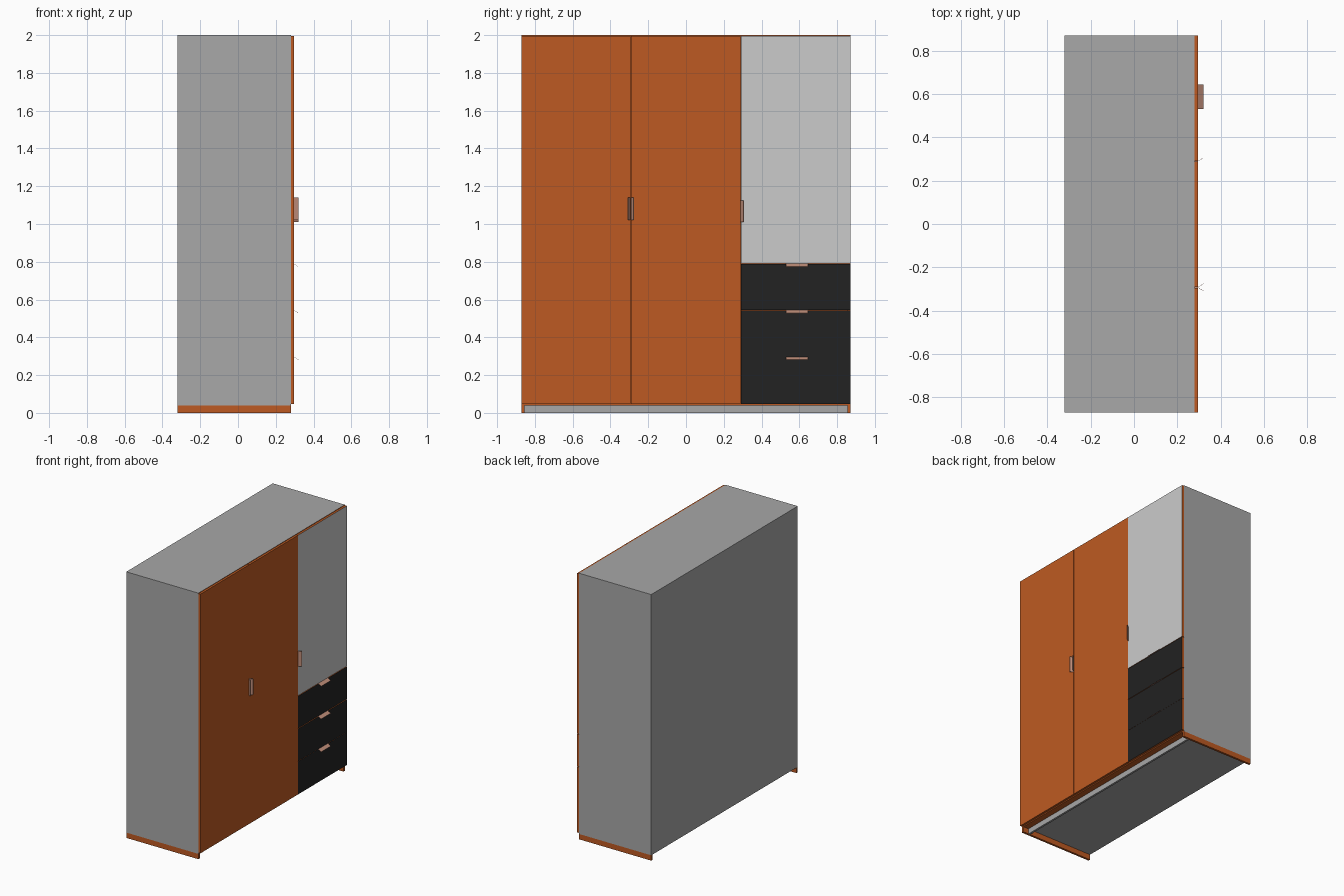
import bpy, bmesh
from mathutils import Vector

if "Cube" in bpy.data.objects:
    bpy.data.objects.remove(bpy.data.objects["Cube"])


def material(name, rgb):
    """Flat colour given as 0-255 screen values, stored as linear."""
    m = bpy.data.materials.new(name)
    m.diffuse_color = [((c / 255 + 0.055) / 1.055) ** 2.4 for c in rgb] + [1]
    m.use_nodes = True
    m.node_tree.nodes["Principled BSDF"].inputs["Base Color"].default_value = m.diffuse_color
    return m


ORANGE = material("orange wood", (190, 90, 34))
GREY = material("grey board", (168, 168, 168))
WHITE = material("off white", (203, 203, 203))
BLACK = material("black", (34, 34, 34))
COPPER = material("copper", (192, 142, 122))

# Main dimensions
BACK, FRONT, FACE = -0.32, 0.28, 0.296
SIDE, BASE, TOP, T = 0.87, 0.04, 2.0, 0.016


def finish(name, bm, mats, rule=None):
    bmesh.ops.recalc_face_normals(bm, faces=bm.faces)
    bm.normal_update()
    if rule:
        for f in bm.faces:
            f.material_index = rule(f)
    me = bpy.data.meshes.new(name)
    bm.to_mesh(me)
    bm.free()
    for m in mats:
        me.materials.append(m)
    ob = bpy.data.objects.new(name, me)
    bpy.context.collection.objects.link(ob)
    return ob


def box(name, x, y, z, mats, rule=None):
    bm = bmesh.new()
    bmesh.ops.create_cube(bm, size=1)
    for v in bm.verts:
        v.co = Vector([(r[0] + r[1]) / 2 + c * (r[1] - r[0])
                       for c, r in zip(v.co, (x, y, z))])
    return finish(name, bm, mats, rule)


def outside(f):
    """Grey on the outer skin of the cabinet, orange elsewhere."""
    c, e = f.calc_center_median(), 1e-4
    return int(c.x < BACK + e or abs(c.y) > SIDE - e or c.z > TOP - e or c.z < BASE + e)


def front_face(f):
    return int(f.normal.x > 0.9)


# Carcass boards
SKIN = [ORANGE, GREY]
IN = SIDE - T
for label, s in (("left", -1), ("right", 1)):
    ys = sorted((s * IN, s * SIDE))
    box(label + "_side", (BACK, FRONT), ys, (BASE, TOP), SKIN, outside)
    box(label + "_runner", (BACK, FRONT), ys, (0, BASE), [ORANGE])
box("top_board", (BACK, FRONT), (-IN, IN), (TOP - T, TOP), SKIN, outside)
box("back_board", (BACK, BACK + T), (-IN, IN), (BASE, TOP - T), SKIN, outside)
box("bottom_board", (BACK + T, 0.235), (-IN, IN), (BASE, BASE + T), SKIN, outside)
box("bottom_front_edge", (0.235, FRONT), (-IN, IN), (BASE, BASE + T), [ORANGE])
box("plinth", (0.22, 0.235), (-IN, IN), (0, BASE), [GREY])

# Inner boards behind the gaps
box("middle_divider", (BACK + T, FRONT), (0.281, 0.297), (BASE + T, TOP - T), [ORANGE])
box("door_divider", (BACK + T, FRONT), (-0.30, -0.284), (BASE + T, TOP - T), [ORANGE])
box("drawer_top_shelf", (BACK + T, FRONT), (0.297, IN), (0.78, 0.796), [ORANGE])

# Doors and drawer fronts: coloured face, orange edges
for name, y, z, mat in (
        ("left_door", (-SIDE, -0.2945), (0.048, 1.996), ORANGE),
        ("centre_door", (-0.2905, 0.2875), (0.048, 1.996), ORANGE),
        ("right_door", (0.2905, SIDE), (0.791, 1.996), WHITE),
        ("upper_drawer", (0.2905, SIDE), (0.545, 0.787), BLACK),
        ("middle_drawer", (0.2905, SIDE), (0.2965, 0.541), BLACK),
        ("lower_drawer", (0.2905, SIDE), (0.048, 0.2955), BLACK)):
    box(name, (FRONT, FACE), y, z, [ORANGE, mat], front_face)


def handle(name, at, bend, span, upright):
    """Bent tab: flat in the gap, then angled outward over its own front."""
    t = 0.0015
    prof = [(FRONT, at), (FACE, at), (0.32, at + bend * 0.015)]
    prof += [(x, h + bend * t) for x, h in reversed(prof)]
    pos = (lambda x, h, s: (x, h, s)) if upright else (lambda x, h, s: (x, s, h))
    bm = bmesh.new()
    a, b = [[bm.verts.new(pos(x, h, s)) for x, h in prof] for s in span]
    for i in range(6):
        j = (i + 1) % 6
        bm.faces.new((a[i], a[j], b[j], b[i]))
    for ring in (a, b):  # end caps as two quads
        bm.faces.new((ring[0], ring[1], ring[4], ring[5]))
        bm.faces.new((ring[1], ring[2], ring[3], ring[4]))
    finish(name, bm, [COPPER])


# Handles
handle("left_door_handle", -0.293, -1, (1.02, 1.14), True)
handle("centre_door_handle", -0.292, 1, (1.02, 1.14), True)
handle("right_door_handle", 0.2895, 1, (1.01, 1.125), True)
for label, z in (("upper", 0.79), ("middle", 0.544), ("lower", 0.297)):
    handle(label + "_drawer_handle", z, -1, (0.53, 0.645), False)
